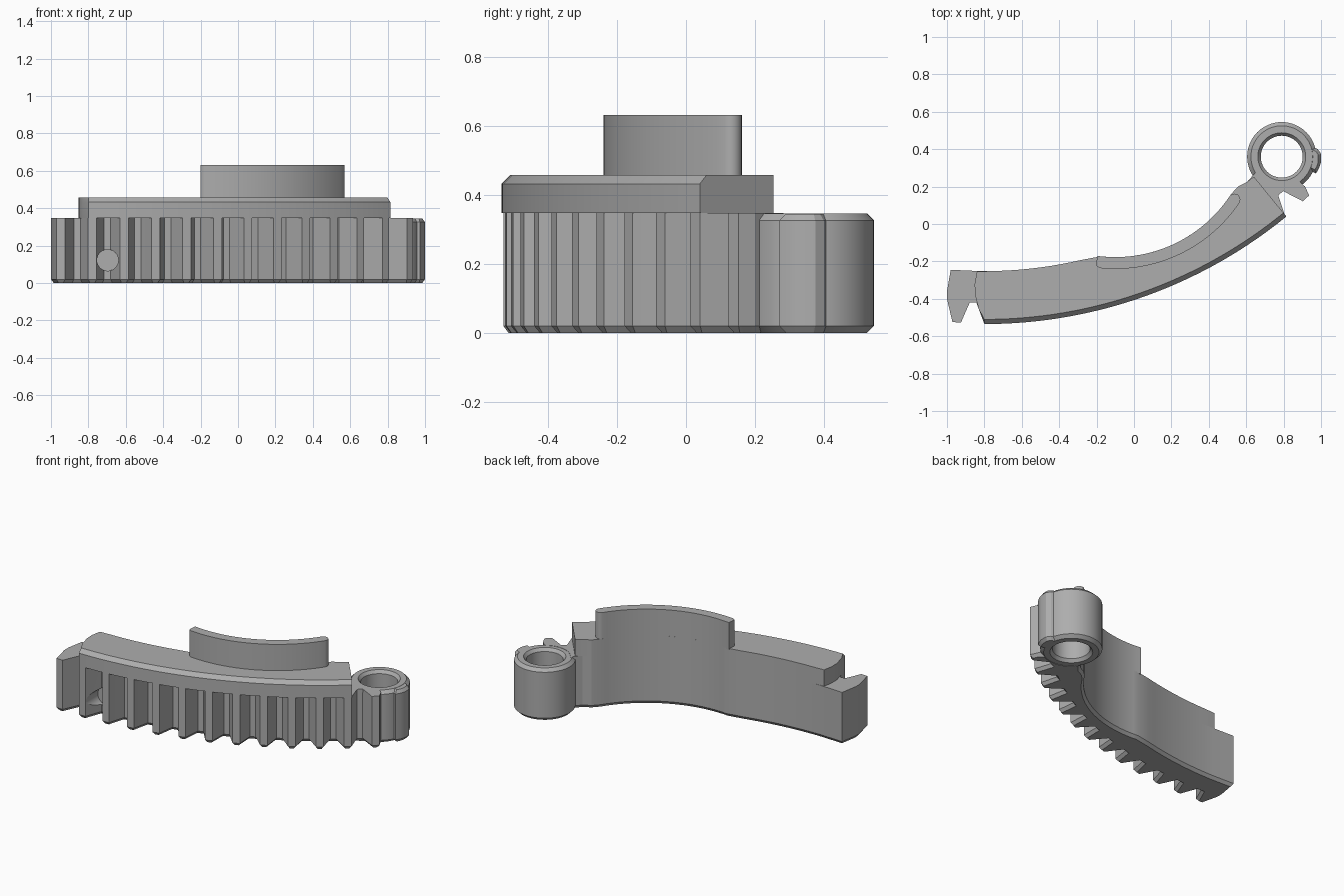
import bpy, bmesh
from math import sin, cos, pi, radians

cube = bpy.data.objects.get("Cube")
if cube:
    bpy.data.objects.remove(cube)

grey = bpy.data.materials.new("matte grey")
grey.use_nodes = True
COLOUR = (0.42, 0.42, 0.42, 1)
grey.diffuse_color = COLOUR
grey.node_tree.nodes["Principled BSDF"].inputs["Base Color"].default_value = COLOUR

GEAR = (-0.8, 2.02)      # centre of the gear sector
SLIDE = (-0.1, 0.56)     # centre of the curved inner wall
EYE = (0.79, 0.36)       # centre of the pivot eye
TIP, ROOT, INNER = 2.55, 2.44, 2.272
PITCH, FIRST, TEETH = 0.0665, -0.058, 13
TOP = 0.348
END = radians(39.2)


def polar(c, r, a):
    """Point at angle a, measured from straight down towards +x."""
    return (c[0] + r * sin(a), c[1] - r * cos(a))


def arc(c, r, a0, a1, n):
    return [polar(c, r, a0 + (a1 - a0) * i / n) for i in range(n + 1)]


def finish(name, bm):
    bmesh.ops.recalc_face_normals(bm, faces=bm.faces[:])
    mesh = bpy.data.meshes.new(name)
    bm.to_mesh(mesh)
    bm.free()
    mesh.materials.append(grey)
    ob = bpy.data.objects.new(name, mesh)
    bpy.context.collection.objects.link(ob)
    return ob


def smooth(ob):
    bpy.ops.object.select_all(action='DESELECT')
    ob.select_set(True)
    bpy.context.view_layer.objects.active = ob
    bpy.ops.object.shade_smooth_by_angle(angle=radians(20))


def loft(name, layers, bottom=0.0, top=0.0):
    """Stack outlines of equal length; bottom and top give edge chamfers."""
    bm = bmesh.new()
    rings = [[bm.verts.new((x, y, z)) for x, y in pts] for pts, z in layers]
    n = len(rings[0])
    for lo, hi in zip(rings, rings[1:]):
        for i in range(n):
            j = (i + 1) % n
            bm.faces.new((lo[i], lo[j], hi[j], hi[i]))
    low = bm.faces.new(rings[0][::-1])
    high = bm.faces.new(rings[-1])
    bm.normal_update()
    for face, size, sign in ((low, bottom, -1), (high, top, 1)):
        if size:
            bmesh.ops.inset_region(bm, faces=[face], thickness=size * 0.75,
                                   use_even_offset=True)
            for v in face.verts:
                v.co.z += sign * size
    return finish(name, bm)


# Inner edge shared by the toothed body and the flange, from right to left
inner_edge = [(0.605, 0.225), (0.556, 0.2)]
inner_edge += arc(SLIDE, 0.737, radians(57), radians(-6), 24)
inner_edge += arc(GEAR, INNER, 0.23, -0.01, 10)

# Toothed body
outline = [(-0.98, -0.245), (-1, -0.36), (-1, -0.4)]
for i in range(TEETH):
    a = FIRST + i * PITCH
    if i:
        outline.append(polar(GEAR, ROOT, a - 0.0262))
        outline.append(polar(GEAR, 2.5, a - 0.0165))
    outline += [polar(GEAR, TIP, a - 0.009), polar(GEAR, TIP, a + 0.009)]
    if i < TEETH - 1:
        outline.append(polar(GEAR, 2.5, a + 0.0165))
        outline.append(polar(GEAR, ROOT, a + 0.0262))
outline.append((0.915, 0.2))
outline += arc(EYE, 0.155, radians(35), radians(-60), 10)
outline += inner_edge
body = loft("toothed_body", [(outline, 0.02), (outline, TOP)], bottom=0.02)

# Round blind hole between two teeth
bpy.ops.mesh.primitive_cylinder_add(vertices=40, radius=0.057, depth=0.3,
                                    location=(-0.697, -0.55, 0.122),
                                    rotation=(pi / 2, 0, 0))
cutter = bpy.context.object
cutter.name = "hole_cutter"
cutter.hide_render = True
cut = body.modifiers.new("hole", 'BOOLEAN')
cut.operation = 'DIFFERENCE'
cut.solver = 'EXACT'
cut.object = cutter
bpy.context.view_layer.objects.active = body
bpy.ops.object.modifier_apply(modifier="hole")
bpy.data.objects.remove(cutter)
smooth(body)


# Flange over the teeth, chamfered along its outer edge
def flange_outline(r):
    left = [(-0.84, -0.255), (-0.852, -0.32), (-0.85, -0.377), (-0.83, -0.455)]
    return left + arc(GEAR, r, 0, END, 40) + [polar(GEAR, 2.28, END)] + inner_edge[:-1]


wide, narrow = flange_outline(2.555), flange_outline(2.53)
smooth(loft("flange", [(wide, TOP - 0.001), (wide, 0.432), (narrow, 0.457)]))

# Raised curved wall with a rounded end
wall = arc(SLIDE, 0.80, radians(-6), radians(56), 30)
wall += arc(polar(SLIDE, 0.7685, radians(56)), 0.0315,
            radians(56), radians(236), 10)[1:-1]
wall += arc(SLIDE, 0.737, radians(56), radians(-7.5), 30)
wall += [(-0.2, -0.2), (-0.2, -0.225)]
smooth(loft("raised_wall", [(wall, 0.45), (wall, 0.632)]))

# Pivot eye with chamfered rims and a through hole
profile = [(0.112, 0.02), (0.128, 0), (0.165, 0), (0.185, 0.02),
           (0.185, 0.326), (0.165, 0.346), (0.128, 0.346), (0.112, 0.326)]
bm = bmesh.new()
SEG = 64
rows = []
for r, z in profile:
    rows.append([bm.verts.new((*polar(EYE, r, 2 * pi * i / SEG), z)) for i in range(SEG)])
for k, row in enumerate(rows):
    nxt = rows[(k + 1) % len(rows)]
    for i in range(SEG):
        j = (i + 1) % SEG
        bm.faces.new((row[i], row[j], nxt[j], nxt[i]))
smooth(finish("pivot_eye", bm))

# Partial tooth on the side of the eye
tab = [(0.925, 0.295), (0.973, 0.27), (0.99, 0.3), (1, 0.33),
       (1, 0.375), (0.983, 0.4), (0.94, 0.42)]
smooth(loft("eye_tooth", [(tab, 0.02), (tab, 0.325)], bottom=0.02, top=0.02))
